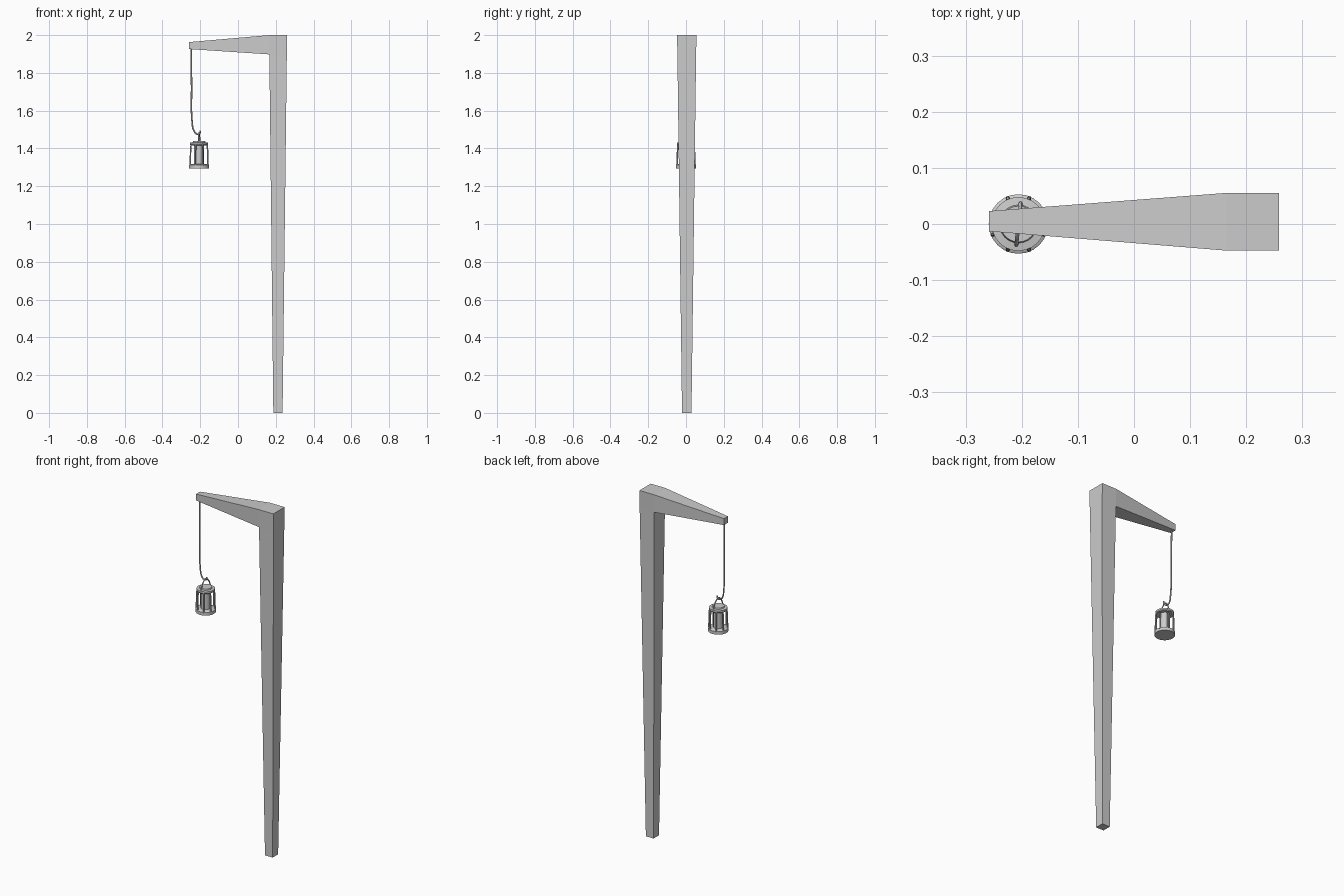
import bpy, bmesh, math
from mathutils import Vector

if "Cube" in bpy.data.objects:
    bpy.data.objects.remove(bpy.data.objects["Cube"])

LX, LY = -0.206, 0.0   # lantern axis


def finish(name, bm, smooth=False):
    bmesh.ops.recalc_face_normals(bm, faces=bm.faces)
    me = bpy.data.meshes.new(name)
    bm.to_mesh(me)
    bm.free()
    ob = bpy.data.objects.new(name, me)
    bpy.context.collection.objects.link(ob)
    if smooth:
        bpy.context.view_layer.objects.active = ob
        ob.select_set(True)
        bpy.ops.object.shade_smooth_by_angle(angle=math.radians(35))
        ob.select_set(False)
    return ob


def lathe(name, profile, segs=24):
    bm = bmesh.new()
    vs = [bm.verts.new((r, 0, z)) for r, z in profile]
    es = [bm.edges.new(p) for p in zip(vs, vs[1:])]
    bmesh.ops.spin(bm, geom=vs + es, cent=(0, 0, 0), axis=(0, 0, 1),
                   angle=math.tau, steps=segs)
    bmesh.ops.remove_doubles(bm, verts=bm.verts, dist=1e-5)
    bmesh.ops.translate(bm, verts=bm.verts, vec=(LX, LY, 0))
    return finish(name, bm, True)


def rod(name, points, radius):
    cu = bpy.data.curves.new(name, 'CURVE')
    cu.dimensions = '3D'
    cu.bevel_depth = radius
    cu.bevel_resolution = 1
    cu.resolution_u = 6
    cu.use_fill_caps = True
    sp = cu.splines.new('BEZIER')
    sp.bezier_points.add(len(points) - 1)
    for bp, co in zip(sp.bezier_points, points):
        bp.co = co
        bp.handle_left_type = bp.handle_right_type = 'AUTO'
    ob = bpy.data.objects.new(name, cu)
    bpy.context.collection.objects.link(ob)
    return ob


# Post and arm: one bent, tapering square beam
yc = 0.004
bm = bmesh.new()
sections = [
    [(0.187, 0.0), (0.236, 0.0), 0.025],
    [(0.166, 1.898), (0.2585, 1.898), 0.0495],
    [(0.166, 2.0), (0.2585, 2.0), 0.0515],
]
rings = []
for a, b, h in sections:
    rings.append([bm.verts.new((x, yc + s * h, z))
                  for (x, z), s in ((a, -1), (b, -1), (b, 1), (a, 1))])
tip = [bm.verts.new((-0.2585, 0.005 + s * 0.018, z))
       for s, z in ((-1, 1.926), (1, 1.926), (1, 1.963), (-1, 1.963))]
for lo, hi in zip(rings, rings[1:]):
    for i in range(4):
        if lo is rings[1] and i == 3:
            continue   # opening where the arm joins
        j = (i + 1) % 4
        bm.faces.new((lo[i], lo[j], hi[j], hi[i]))
bm.faces.new(rings[0])
bm.faces.new(rings[2])
root = [rings[1][0], rings[1][3], rings[2][3], rings[2][0]]
for i in range(4):
    j = (i + 1) % 4
    bm.faces.new((root[i], root[j], tip[j], tip[i]))
bm.faces.new(tip)
finish("lamp_post", bm)

# Hanging rod ending in a hook
rod("hanging_hook", [(-0.248, 0.005, 1.935), (-0.246, 0.004, 1.75),
                     (-0.242, 0.002, 1.53), (-0.234, 0.001, 1.495),
                     (-0.216, 0, 1.476), (-0.203, 0, 1.480),
                     (-0.200, 0, 1.494)], 0.0042)

# Lantern handle, turned slightly from the y axis
pts = []
ax = Vector((0.1, 0.995, 0))
for t, z in ((-0.038, 1.428), (-0.032, 1.448), (-0.016, 1.474), (0, 1.484),
             (0.016, 1.474), (0.032, 1.448), (0.038, 1.428)):
    p = Vector((LX, LY, z)) + ax * t
    pts.append(p)
rod("lantern_handle", pts, 0.0035)

# Base, lid and inner lamp
lathe("lantern_base", [(0, 1.295), (0.053, 1.295), (0.053, 1.313),
                       (0.047, 1.317), (0, 1.317)])
lathe("lantern_lid", [(0, 1.416), (0.045, 1.416), (0.048, 1.420),
                      (0.048, 1.430), (0.034, 1.432), (0.032, 1.439),
                      (0, 1.439)])
lathe("lantern_lamp", [(0, 1.312), (0.027, 1.312), (0.027, 1.42), (0, 1.42)], 12)

# Cage bars around the lamp
for i in range(8):
    a = math.tau * (i + 0.5) / 8
    d = Vector((math.cos(a), math.sin(a), 0))
    rod(f"cage_bar_{i + 1}",
        [Vector((LX, LY, z)) + d * r for r, z in
         ((0.050, 1.306), (0.0495, 1.36), (0.047, 1.41), (0.044, 1.428))], 0.0038)
